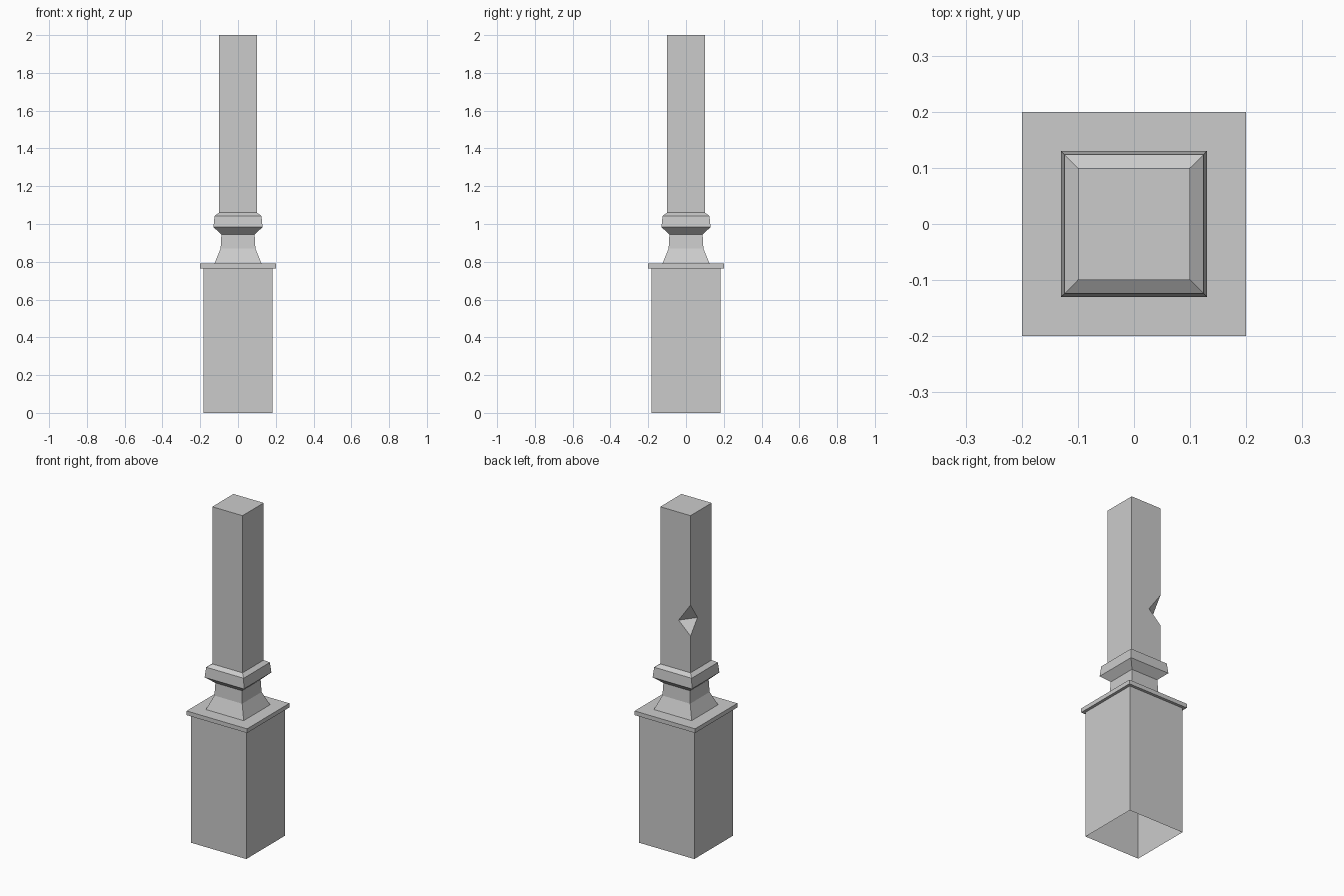
import bpy, bmesh

if "Cube" in bpy.data.objects:
    bpy.data.objects.remove(bpy.data.objects["Cube"])

# Square post profile: (half width, height)
PROFILE = [(0.183, 0), (0.183, 0.765), (0.2, 0.765), (0.2, 0.79),
           (0.125, 0.79), (0.092, 0.87), (0.088, 0.945),
           (0.13, 0.983), (0.124, 1.043), (0.1, 1.06)]
TOP = 2.0
CORNERS = [(-1, -1), (1, -1), (1, 1), (-1, 1)]

bm = bmesh.new()


def ring(h, z):
    return [bm.verts.new((h * x, h * y, z)) for x, y in CORNERS]


def bridge(a, b, sides=range(4)):
    for i in sides:
        j = (i + 1) % 4
        bm.faces.new((a[i], a[j], b[j], b[i]))


# Plinth, ledge, neck and collar (open underneath)
rings = [ring(h, z) for h, z in PROFILE]
for a, b in zip(rings, rings[1:]):
    bridge(a, b)

# Shaft: plain front and right sides, closed top
low, high = rings[-1], ring(0.1, TOP)
bridge(low, high, (0, 1))
bm.faces.new(high)

# Chipped notch in the back left corner of the shaft
n_low = bm.verts.new((-0.1, 0.1, 1.28))
n_high = bm.verts.new((-0.1, 0.1, 1.465))
n_back = bm.verts.new((-0.021, 0.1, 1.354))
n_left = bm.verts.new((-0.1, 0.034, 1.366))
bm.faces.new((low[2], low[3], n_low, n_back, n_high, high[3], high[2]))
bm.faces.new((low[3], low[0], high[0], high[3], n_high, n_left, n_low))
bm.faces.new((n_back, n_low, n_left))
bm.faces.new((n_high, n_back, n_left))

mesh = bpy.data.meshes.new("post")
bm.to_mesh(mesh)
bm.free()
post = bpy.data.objects.new("post", mesh)
bpy.context.collection.objects.link(post)
